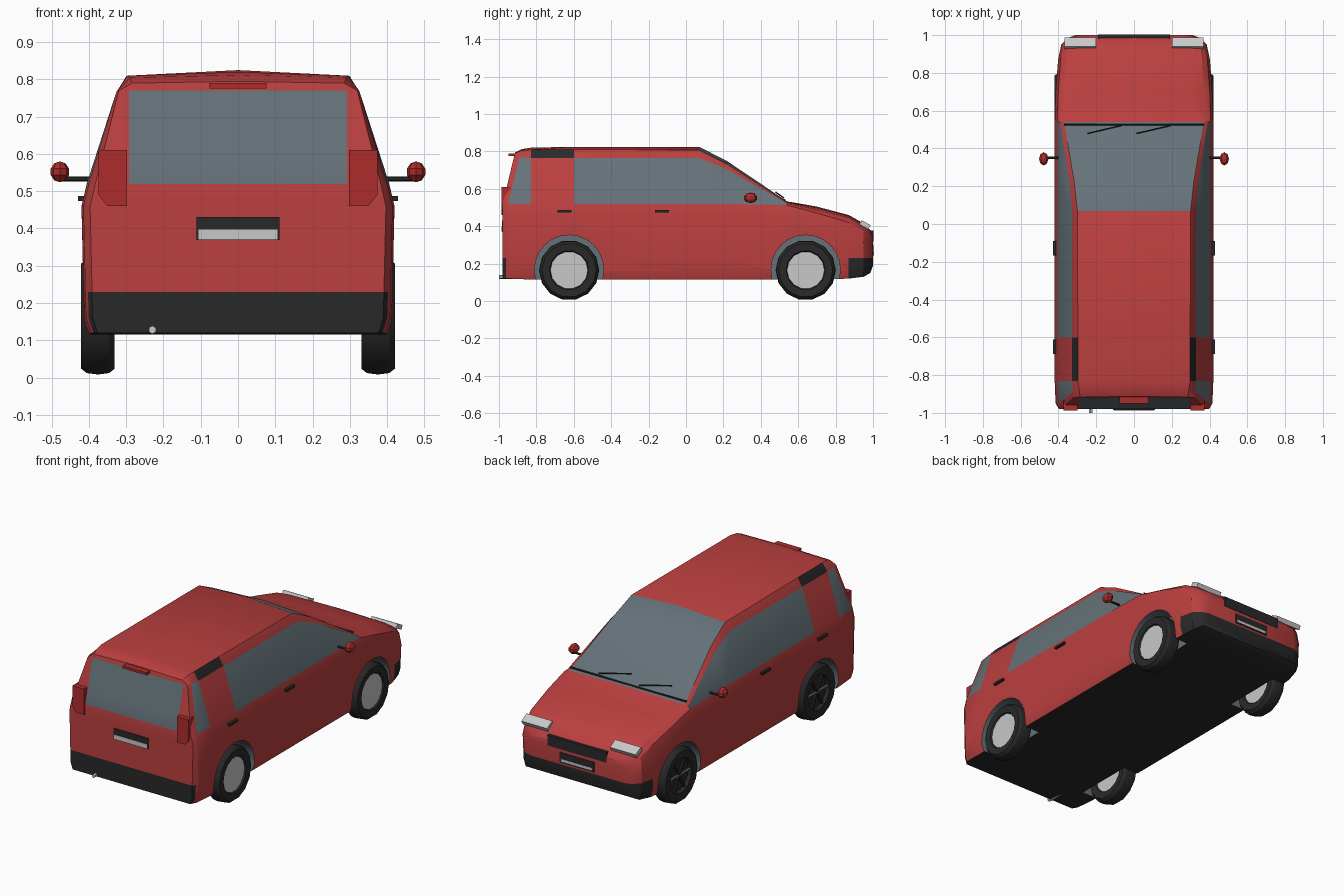
import bpy, bmesh, math
from mathutils import Vector, Matrix

cube = bpy.data.objects.get("Cube")
if cube:
    bpy.data.objects.remove(cube)


def material(name, r, g, b):
    m = bpy.data.materials.new(name)
    m.use_nodes = True
    m.diffuse_color = (r, g, b, 1)
    bsdf = m.node_tree.nodes["Principled BSDF"]
    bsdf.inputs["Base Color"].default_value = (r, g, b, 1)
    bsdf.inputs["Roughness"].default_value = 0.6
    return m


RED = material("body red", .5, .05, .05)
GLASS = material("window grey", .13, .17, .19)
BLACK = material("trim black", .022, .022, .022)
LAMP = material("lamp red", .42, .025, .025)
LIGHT = material("light grey", .58, .58, .58)


def finish(name, bm, mats, smooth=True):
    bmesh.ops.recalc_face_normals(bm, faces=bm.faces)
    mesh = bpy.data.meshes.new(name)
    bm.to_mesh(mesh)
    bm.free()
    ob = bpy.data.objects.new(name, mesh)
    bpy.context.collection.objects.link(ob)
    for m in mats:
        mesh.materials.append(m)
    if smooth:
        smooth_object(ob)
    return ob


def smooth_object(ob):
    bpy.ops.object.select_all(action='DESELECT')
    ob.select_set(True)
    bpy.context.view_layer.objects.active = ob
    bpy.ops.object.shade_smooth_by_angle(angle=math.radians(28))


def box(name, mat, centre, size, tilt=0):
    bm = bmesh.new()
    bmesh.ops.create_cube(bm, size=1)
    bm.transform(Matrix.Translation(centre) @ Matrix.Rotation(tilt, 4, 'X')
                 @ Matrix.Diagonal((*size, 1)))
    return finish(name, bm, [mat], False)


def rod(name, mat, a, b, radius, sides=6):
    a, b = Vector(a), Vector(b)
    bm = bmesh.new()
    bmesh.ops.create_cone(bm, cap_ends=True, segments=sides, radius1=radius,
                          radius2=radius, depth=(b - a).length)
    turn = (b - a).to_track_quat('Z', 'Y').to_matrix().to_4x4()
    bm.transform(Matrix.Translation((a + b) / 2) @ turn)
    return finish(name, bm, [mat])


# Body sections: y, sill z, half width, belt z, glass top x z, roof edge x z, crown z
STATIONS = [
    (-.98, .12, .397, .52, .32, .77, .285, .79, .795),
    (-.95, .12, .415, .52, .325, .77, .29, .805, .812),
    (-.83, .115, .42, .52, .327, .765, .297, .81, .82),
    (-.6, .115, .42, .52, .327, .765, .297, .81, .825),
    (.07, .115, .42, .52, .327, .765, .3, .808, .825),
    (.22, .115, .42, .52, .34, .705, .316, .733, .748),
    (.54, .115, .42, .513, .39, .523, .37, .528, .533),
    (.7, .115, .415, .47, .37, .49, .28, .5, .505),
    (.87, .12, .402, .42, .36, .445, .28, .455, .46),
    (.95, .13, .385, .375, .35, .4, .28, .41, .415),
    (.985, .15, .35, .34, .32, .365, .25, .375, .38),
    (1, .19, .31, .32, .29, .34, .24, .35, .355),
]


def section(bm, y, sill, w, belt, xg, zg, xr, zr, crown):
    half = [(w - .02, sill), (w - .007, sill + .04), (w, belt - .06),
            (w - .014, belt), (xg, zg), (xr, zr)]
    ring = half + [(0, crown)] + [(-x, z) for x, z in reversed(half)]
    lean = .24 if y < -.9 else 0
    return [bm.verts.new((x, y + lean * max(0, z - .52), z)) for x, z in ring]


def paint(k, row):
    # side glass, windscreen and roof trim
    if row == 3 and k in (1, 3, 4, 5):
        return 1
    if row == 5 and k in (4, 5):
        return 1
    return 2 if row == 4 and k == 2 else 0


bm = bmesh.new()
rings = [section(bm, *s) for s in STATIONS]
for k in range(len(rings) - 1):
    a, b = rings[k], rings[k + 1]
    for j in range(13):
        n = (j + 1) % 13
        face = bm.faces.new((a[j], a[n], b[n], b[j]))
        face.material_index = paint(k, j if j < 6 else 11 - j)
caps = []
for r in (rings[0], rings[-1]):
    for i in range(5):
        caps.append(bm.faces.new((r[i], r[i + 1], r[11 - i], r[12 - i])))
    caps.append(bm.faces.new(r[5:8]))


def cut(faces, point, normal):
    geom = set(faces)
    for f in faces:
        geom.update(f.edges, f.verts)
    bmesh.ops.bisect_plane(bm, geom=list(geom), plane_co=point, plane_no=normal)


# Rear window between two red pillars
for x in (-.292, .292):
    rear = [f for f in bm.faces if f.calc_center_median().y < -.93
            and all(v.co.z > .51 for v in f.verts)
            and abs(f.normal.x) < .1 and max(v.co.x for v in f.verts) > x
            > min(v.co.x for v in f.verts) and f in caps + list(bm.faces)[-4:]]
    cut(rear, (x, 0, 0), (1, 0, 0))
bmesh.ops.recalc_face_normals(bm, faces=bm.faces)
for f in bm.faces:
    c = f.calc_center_median()
    if f.normal.y < -.9 and .54 < c.z < .76 and abs(c.x) < .28:
        f.material_index = 1
# Black bumpers and underside
for point, normal in (((0, 0, .23), (0, 0, 1)), ((0, .87, 0), (0, 1, 0)),
                      ((0, -.962, 0), (0, 1, 0))):
    cut(list(bm.faces), point, normal)
bmesh.ops.recalc_face_normals(bm, faces=bm.faces)
for f in bm.faces:
    c = f.calc_center_median()
    if c.z < .23 and (c.y > .87 or c.y < -.962 or f.normal.z < -.7):
        f.material_index = 2
body = finish("body", bm, [RED, GLASS, BLACK], False)

# Wheel arches
AXLES = {"rear": -.625, "front": .64}
for y in AXLES.values():
    for side in (-1, 1):
        bm = bmesh.new()
        bmesh.ops.create_cone(bm, cap_ends=True, segments=24, radius1=.185,
                              radius2=.185, depth=.2)
        bm.transform(Matrix.Translation((side * .405, y, .168))
                     @ Matrix.Rotation(math.pi / 2, 4, 'Y'))
        for f in bm.faces:
            f.material_index = 1
        cutter = finish("arch_cutter", bm, [RED, GLASS, BLACK], False)
        cutter.hide_render = True
        mod = body.modifiers.new("arch", 'BOOLEAN')
        mod.operation = 'DIFFERENCE'
        mod.solver = 'EXACT'
        mod.object = cutter
        bpy.context.view_layer.objects.active = body
        bpy.ops.object.modifier_apply(modifier=mod.name)
        bpy.data.objects.remove(cutter)
smooth_object(body)

# Wheels: pale disc on one face, dark spoked hollow on the other
TYRE = [(.095, -.02), (.1, -.04), (.145, -.045), (.157, -.03), (.161, 0),
        (.157, .03), (.145, .045), (.105, .042), (.1, .034)]
SIDES = 14
for end, y in AXLES.items():
    for side, label in ((1, "left"), (-1, "right")):
        bm = bmesh.new()
        loops = [[bm.verts.new((x, r * math.sin(t), r * math.cos(t)))
                  for t in (math.tau * (i + .5) / SIDES for i in range(SIDES))]
                 for r, x in TYRE]
        for a, b in zip(loops, loops[1:]):
            for i in range(SIDES):
                n = (i + 1) % SIDES
                bm.faces.new((a[i], a[n], b[n], b[i]))
        bm.faces.new(loops[0])
        bm.faces.new(loops[-1]).material_index = 1
        bm.transform(Matrix.Translation((side * .376, y, .165)))
        finish(f"{end}_{label}_wheel", bm, [BLACK, LIGHT])
        for i in range(3):
            t = math.pi * i / 3
            d = Vector((0, math.cos(t), math.sin(t))) * .097
            hub = Vector((side * .376 - .026, y, .165))
            rod(f"{end}_{label}_spoke", GLASS if i == 0 else BLACK, hub - d, hub + d, .008)

# Paired parts
for s, label in ((1, "left"), (-1, "right")):
    rod(f"{label}_mirror_arm", BLACK, (s * .4, .35, .533), (s * .485, .35, .533), .007)
    bm = bmesh.new()
    bmesh.ops.create_uvsphere(bm, u_segments=8, v_segments=5, radius=1)
    bm.transform(Matrix.Translation((s * .478, .345, .552))
                 @ Matrix.Diagonal((.026, .037, .028, 1)))
    finish(f"{label}_mirror", bm, [LAMP], False)
    for y in (-.65, -.128):
        box(f"{label}_door_handle", BLACK, (s * .42, y, .48), (.02, .076, .013))
    box(f"{label}_headlight", LIGHT, (s * .285, .957, .408), (.165, .055, .026), -.5)
    # Tail lamp: outline pushed forward into the body
    bm = bmesh.new()
    outline = [(.298, .46), (.35, .46), (.374, .49), (.374, .61), (.298, .61)]
    face = bm.faces.new([bm.verts.new((s * x, -.987, z)) for x, z in outline])
    out = bmesh.ops.extrude_face_region(bm, geom=[face])["geom"]
    bmesh.ops.translate(bm, vec=(0, .055, 0),
                        verts=[v for v in out if isinstance(v, bmesh.types.BMVert)])
    finish(f"{label}_tail_lamp", bm, [LAMP], False)

# Centre parts
box("high_brake_lamp", LAMP, (0, -.93, .783), (.152, .04, .014))
box("rear_plate_frame", BLACK, (0, -.98, .4), (.222, .01, .062))
box("rear_plate", LIGHT, (0, -.984, .384), (.212, .006, .026))
box("grille", BLACK, (0, .987, .348), (.38, .03, .06))
box("front_plate_frame", BLACK, (0, .998, .27), (.222, .01, .06))
box("front_plate", LIGHT, (0, 1.001, .256), (.2, .006, .014))
rod("exhaust", LIGHT, (-.23, -1, .128), (-.23, -.9, .128), .011)
rod("wiper_bar", BLACK, (-.37, .526, .541), (.37, .526, .541), .006)
for x in (-.065, .195):
    rod("wiper", BLACK, (x, .522, .552), (x - .18, .48, .582), .004)
